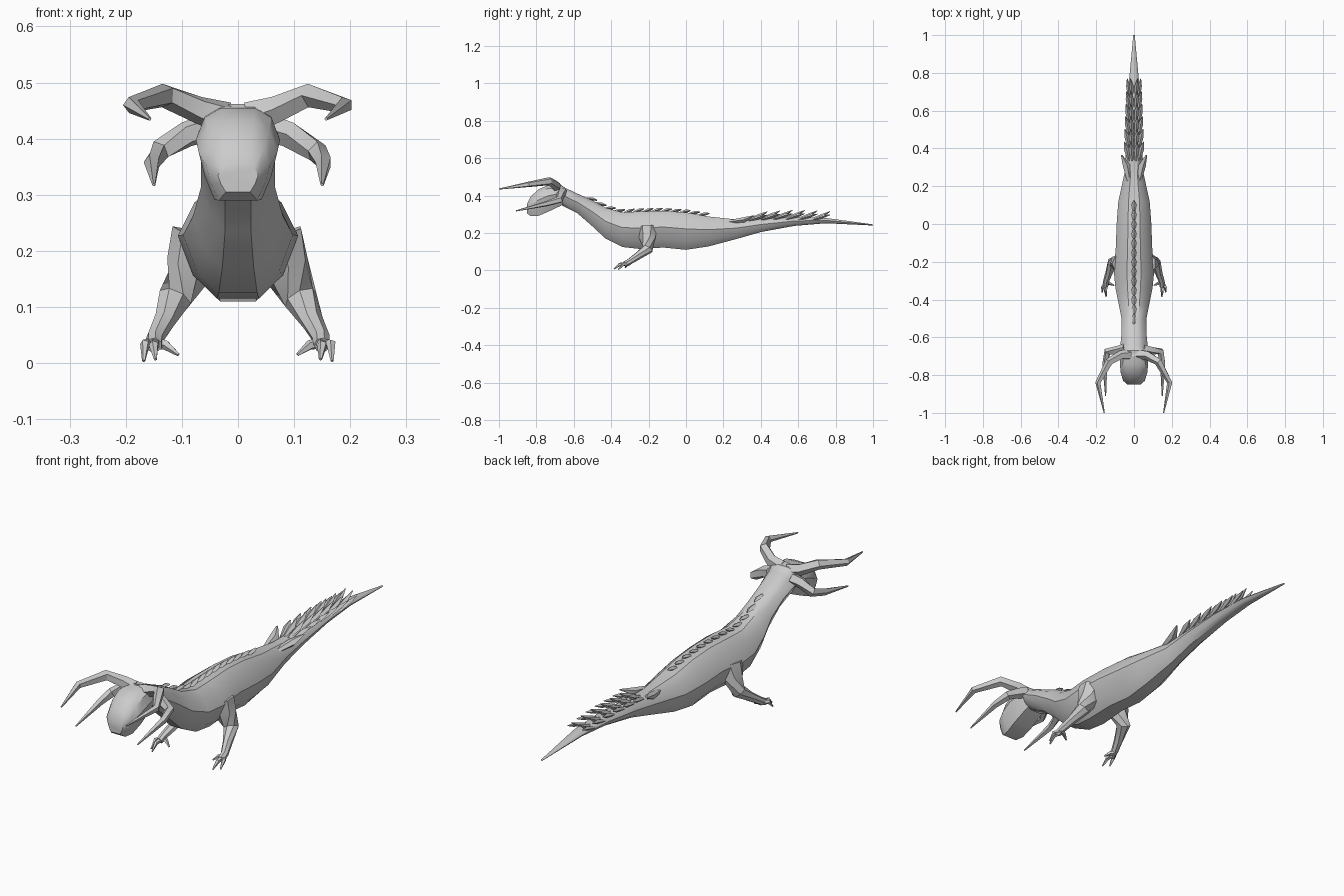
import bpy, math
from mathutils import Vector

if "Cube" in bpy.data.objects:
    bpy.data.objects.remove(bpy.data.objects["Cube"])


def make(name, verts, faces, angle=35):
    me = bpy.data.meshes.new(name)
    me.from_pydata([tuple(v) for v in verts], [], faces)
    me.validate()
    ob = bpy.data.objects.new(name, me)
    bpy.context.collection.objects.link(ob)
    bpy.ops.object.select_all(action='DESELECT')
    bpy.context.view_layer.objects.active = ob
    ob.select_set(True)
    bpy.ops.object.mode_set(mode='EDIT')
    bpy.ops.mesh.select_all(action='SELECT')
    bpy.ops.mesh.normals_make_consistent(inside=False)
    bpy.ops.object.mode_set(mode='OBJECT')
    bpy.ops.object.shade_smooth_by_angle(angle=math.radians(angle))
    return ob


def skin(rings):
    # Join equal-sized rings into a capped shell
    n = len(rings[0])
    faces = [(r * n + i, r * n + (i + 1) % n, (r + 1) * n + (i + 1) % n, (r + 1) * n + i)
             for r in range(len(rings) - 1) for i in range(n)]
    faces += [tuple(range(n)), tuple(range((len(rings) - 1) * n, len(rings) * n))]
    return [v for r in rings for v in r], faces


def loft(name, sections, half):
    # sections: (y, top z, bottom z, half width)
    prof = half + [(-x, z) for x, z in reversed(half)]
    rings = []
    for y, t, b, w in sections:
        rings.append([(x * w, y, (t + b) / 2 + z * (t - b) / 2) for x, z in prof])
    return make(name, *skin(rings))


def tube(name, pts, radii, sides=6, flat=1.0):
    pts = [Vector(p) for p in pts]
    rings = []
    for i, p in enumerate(pts):
        t = (pts[min(i + 1, len(pts) - 1)] - pts[max(i - 1, 0)]).normalized()
        u = t.cross(Vector((0, 0, 1))).normalized()
        v = u.cross(t)
        rings.append([p + (u * math.cos(a) + v * math.sin(a) * flat) * radii[i]
                      for a in [2 * math.pi * k / sides for k in range(sides)]])
    return make(name, *skin(rings), angle=30)


# Body, neck and tail
loft("body", [
    (-0.70, .462, .40, .040), (-0.66, .448, .345, .074), (-0.58, .41, .305, .066),
    (-0.50, .375, .235, .066), (-0.43, .335, .17, .080), (-0.34, .31, .125, .098),
    (-0.25, .315, .115, .107), (-0.12, .318, .122, .096), (0.0, .31, .110, .092),
    (0.12, .288, .128, .083), (0.27, .272, .168, .050), (0.40, .277, .205, .044),
    (0.58, .285, .238, .036), (0.75, .280, .252, .027), (1.0, .246, .240, .004)],
    [(.35, 1), (.72, .72), (1, .12), (.75, -.58), (.35, -1)])

# Head
loft("head", [
    (-0.63, .43, .37, .05), (-0.67, .458, .345, .070), (-0.74, .455, .312, .075),
    (-0.79, .432, .291, .070), (-0.83, .395, .290, .057), (-0.85, .355, .305, .036)],
    [(.4, 1), (.8, .75), (1, .2), (.85, -.4), (.6, -1)])

for s, side in ((1, "left"), (-1, "right")):
    def m(*pts):
        return [(s * x, y, z) for x, y, z in pts]

    # Horns
    tube("upper_horn_" + side,
         m((.02, -.69, .437), (.07, -.695, .452), (.13, -.73, .477), (.19, -.84, .46), (.157, -1.0, .435)),
         [.030, .025, .022, .015, .003], 5)
    tube("lower_horn_" + side,
         m((.05, -.66, .42), (.09, -.67, .408), (.14, -.675, .378), (.153, -.74, .358), (.15, -.91, .318)),
         [.026, .024, .02, .015, .003], 5)

    # Legs and toes
    tube("leg_" + side,
         m((.065, -.21, .225), (.085, -.205, .17), (.112, -.205, .115), (.132, -.26, .075),
           (.148, -.305, .045), (.15, -.33, .032)),
         [.055, .045, .031, .020, .016, .015], 7)
    for n, (kx, ky, kz, tx, ty, tz) in enumerate([
            (.166, -.335, .034, .168, -.362, .004),
            (.15, -.355, .032, .147, -.385, .007),
            (.128, -.315, .032, .106, -.325, .015)]):
        tube(f"toe_{side}_{n}", m((.147, -.305, .036), (kx, ky, kz), (tx, ty, tz)),
             [.011, .009, .003], 5)

    # Flared plates at the tail root
    tube("tail_flare_" + side, m((.025, .22, .258), (.042, .31, .27), (.066, .365, .292)),
         [.012, .021, .004], 5, .7)

    # Two lanes of tail scales per side
    for i in range(6):
        y = .37 + i * .067
        w = .048 - i * .0028
        for lane, (x0, x1, dz) in enumerate([(.010, .017, .042), (.026, w, .03)]):
            z = .272 + .008 * math.sin(i * .6) - lane * .006
            tube(f"tail_scale_{side}_{lane}_{i}",
                 m((x0, y - .035, z), (x0 * .4 + x1 * .6, y + .025, z + .020),
                   (x1 * 1.05, y + .065, z + dz)),
                 [.006, .014 - i * .0006, .002], 4, .8)


# Ridge of small scales along the back
def back_z(y):
    keys = [(-.58, .41), (-.5, .375), (-.43, .335), (-.34, .31), (-.25, .315),
            (-.12, .318), (0, .31), (.2, .279)]
    for (a, za), (b, zb) in zip(keys, keys[1:]):
        if a <= y <= b:
            return za + (zb - za) * (y - a) / (b - a)


for i in range(13):
    y = -.53 + i * .05
    tube(f"back_scale_{i}",
         [(0, y, back_z(y) - .003), (0, y + .03, back_z(y + .03) + .007),
          (0, y + .055, back_z(y + .055) + .014)],
         [.007, .013, .004], 4, .7)
